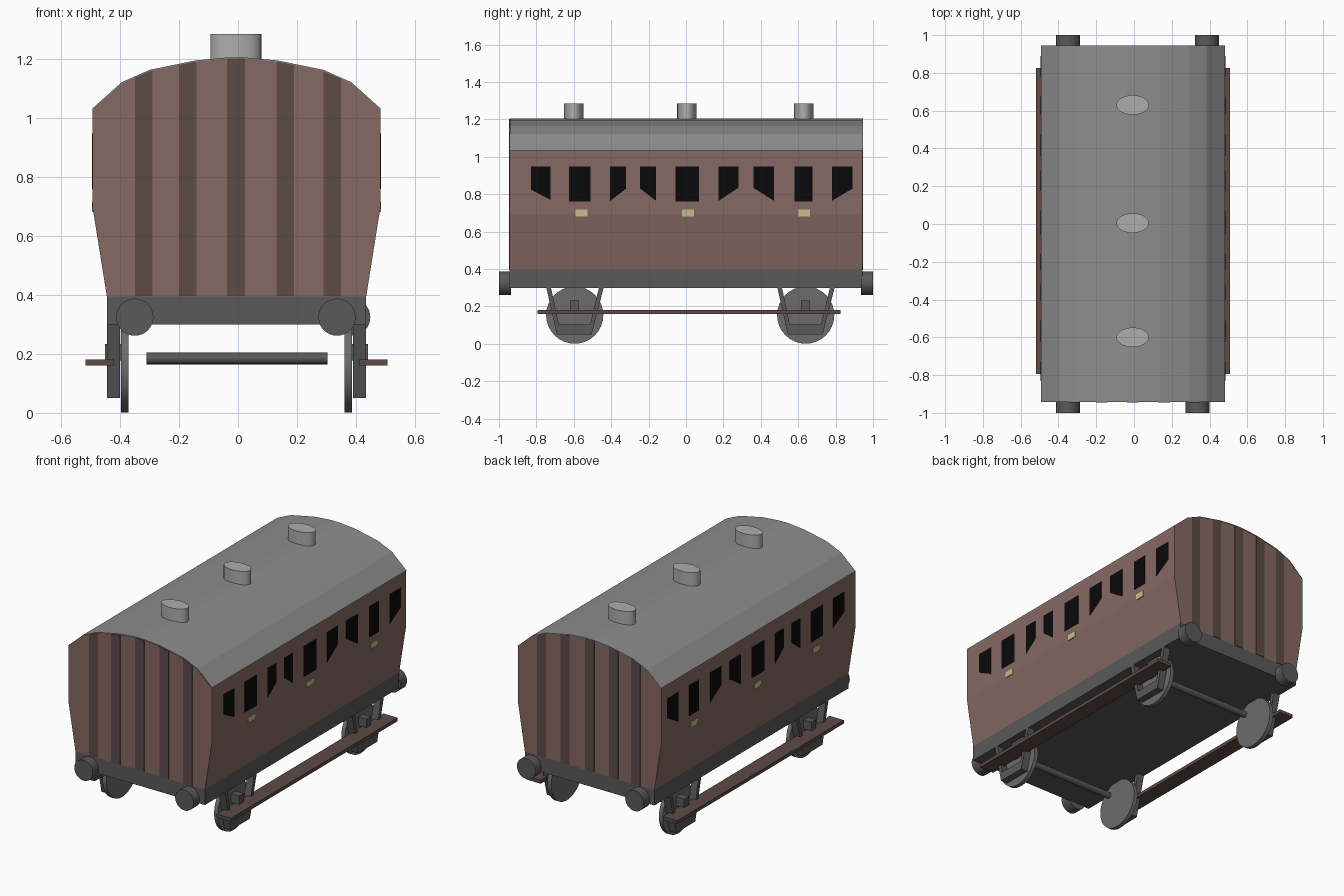
import bpy, bmesh, math
from mathutils import Matrix

if "Cube" in bpy.data.objects:
    bpy.data.objects.remove(bpy.data.objects["Cube"])

CX = -0.005  # body centre line


def material(name, r, g, b):
    m = bpy.data.materials.new(name)
    m.diffuse_color = (r, g, b, 1)
    m.use_nodes = True
    m.node_tree.nodes["Principled BSDF"].inputs["Base Color"].default_value = m.diffuse_color
    return m


BROWN = material("brown_paint", 0.24, 0.14, 0.125)
DARK = material("dark_brown", 0.11, 0.07, 0.062)
BLACK = material("window_black", 0.003, 0.003, 0.003)
YELLOW = material("pale_yellow", 0.55, 0.52, 0.25)
ROOF = material("roof_grey", 0.27, 0.27, 0.27)
IRON = material("iron_grey", 0.1, 0.1, 0.1)
VENT = material("vent_grey", 0.42, 0.42, 0.42)
WHEEL = material("wheel_grey", 0.15, 0.15, 0.15)


def finish(bm, name, mat):
    bmesh.ops.recalc_face_normals(bm, faces=bm.faces)
    me = bpy.data.meshes.new(name)
    bm.to_mesh(me)
    bm.free()
    me.materials.append(mat)
    ob = bpy.data.objects.new(name, me)
    bpy.context.collection.objects.link(ob)
    return ob


def prism(name, pts, axis, a, b, mat):
    """Extrude a 2D outline (xz for axis y, yz for axis x) from a to b."""
    bm = bmesh.new()
    place = (lambda p, t: (p[0], t, p[1])) if axis == 'y' else (lambda p, t: (t, p[0], p[1]))
    f = bm.faces.new([bm.verts.new(place(p, a)) for p in pts])
    new = bmesh.ops.extrude_face_region(bm, geom=[f])["geom"]
    d = (0, b - a, 0) if axis == 'y' else (b - a, 0, 0)
    bmesh.ops.translate(bm, vec=d, verts=[v for v in new if isinstance(v, bmesh.types.BMVert)])
    return finish(bm, name, mat)


def box(name, x0, x1, y0, y1, z0, z1, mat):
    return prism(name, [(x0, z0), (x1, z0), (x1, z1), (x0, z1)], 'y', y0, y1, mat)


def cylinder(name, r, depth, loc, axis, mat, sides=32, scale=(1, 1, 1)):
    bm = bmesh.new()
    rot = {'x': Matrix.Rotation(math.pi / 2, 4, 'Y'),
           'y': Matrix.Rotation(math.pi / 2, 4, 'X'), 'z': Matrix()}[axis]
    bmesh.ops.create_cone(bm, cap_ends=True, segments=sides, radius1=r, radius2=r, depth=depth,
                          matrix=Matrix.Translation(loc) @ Matrix.Diagonal((*scale, 1)) @ rot)
    ob = finish(bm, name, mat)
    bpy.context.view_layer.objects.active = ob
    bpy.ops.object.select_all(action='DESELECT')
    ob.select_set(True)
    bpy.ops.object.shade_smooth_by_angle(angle=math.radians(35))
    return ob


# Body shell and roof skin
half_arch = [(0.488, 1.03), (0.39, 1.118), (0.295, 1.16), (0.14, 1.192), (0.03, 1.202)]
arch = [(CX + x, z) for x, z in half_arch] + [(CX - x, z) for x, z in reversed(half_arch)]
prism("carriage_body", [(CX - 0.488, 0.695), (CX - 0.44, 0.395), (CX + 0.44, 0.395),
                        (CX + 0.488, 0.695)] + arch, 'y', -0.943, 0.943, BROWN)
prism("roof", arch + [(x, z + 0.004) for x, z in reversed(arch)], 'y', -0.941, 0.945, ROOF)


def roof_z(x):
    for (x0, z0), (x1, z1) in zip(arch, arch[1:]):
        if x1 <= x <= x0:
            return z1 + (z0 - z1) * (x - x1) / (x0 - x1)
    return 1.03


# Vertical stripes on both ends
for xc in (-0.32, -0.17, -0.007, 0.16, 0.32):
    l, r = xc - 0.03, xc + 0.03
    outline = [(l, 0.396), (r, 0.396), (r, roof_z(r)), (xc, roof_z(xc)), (l, roof_z(l))]
    for s in (-1, 1):
        prism("end_stripe", outline, 'y', s * 0.942, s * 0.946, DARK)

# Roof vents
for y in (-0.6, 0.005, 0.63):
    cylinder("roof_vent", 1, 0.1, (-0.007, y, 1.235), 'z', VENT, 32, (0.086, 0.052, 1))

# Windows: y start, y end, bottom z at each end
windows = [(-0.83, -0.725, 0.825, 0.77), (-0.625, -0.51, 0.76, 0.76),
           (-0.405, -0.32, 0.765, 0.83), (-0.245, -0.16, 0.83, 0.765),
           (-0.055, 0.07, 0.76, 0.76), (0.175, 0.28, 0.765, 0.835),
           (0.36, 0.47, 0.835, 0.765), (0.58, 0.675, 0.76, 0.76),
           (0.78, 0.89, 0.765, 0.83)]

# Underframe
box("underframe", CX - 0.44, CX + 0.44, -0.943, 0.943, 0.3, 0.395, IRON)

for s in (-1, 1):
    side = CX + s * 0.487
    for y0, y1, b0, b1 in windows:
        prism("window", [(y0, b0), (y1, b1), (y1, 0.948), (y0, 0.948)], 'x',
              side, side + s * 0.003, BLACK)
    # Door handles
    for y in (-0.558, 0.01, 0.63):
        prism("door_handle", [(y - 0.032, 0.682), (y + 0.032, 0.682), (y + 0.032, 0.718),
                              (y - 0.032, 0.718)], 'x', side - s * 0.006, side + s * 0.004, YELLOW)
    # Footboard
    x0, x1 = sorted((CX + s * 0.415, CX + s * 0.513))
    box("footboard", x0, x1, -0.793, 0.825, 0.16, 0.181, DARK)
    # Wheels, axle guards and axle boxes
    for y in (-0.595, 0.64):
        cylinder("wheel", 0.153, 0.026, (CX + s * 0.379, y, 0.154), 'x', WHEEL)
        guard = [(-0.152, 0.302), (-0.095, 0.05), (0.09, 0.05), (0.155, 0.302),
                 (0.13, 0.302), (0.082, 0.105), (-0.085, 0.105), (-0.127, 0.302)]
        prism("axle_guard", [(y + p, z) for p, z in guard], 'x',
              CX + s * 0.395, CX + s * 0.44, IRON)
        x0, x1 = sorted((CX + s * 0.39, CX + s * 0.446))
        box("axle_box", x0, x1, y - 0.024, y + 0.022, 0.178, 0.233, IRON)

# Axles
for y in (-0.595, 0.64):
    cylinder("axle", 0.02, 0.615, (-0.003, y, 0.185), 'x', IRON, 16)

# Buffers
for x, s in ((-0.35, -1), (0.336, -1), (-0.35, 1), (0.386, 1)):
    cylinder("buffer", 0.063, 0.065, (x, s * 0.9675, 0.325), 'y', IRON)
